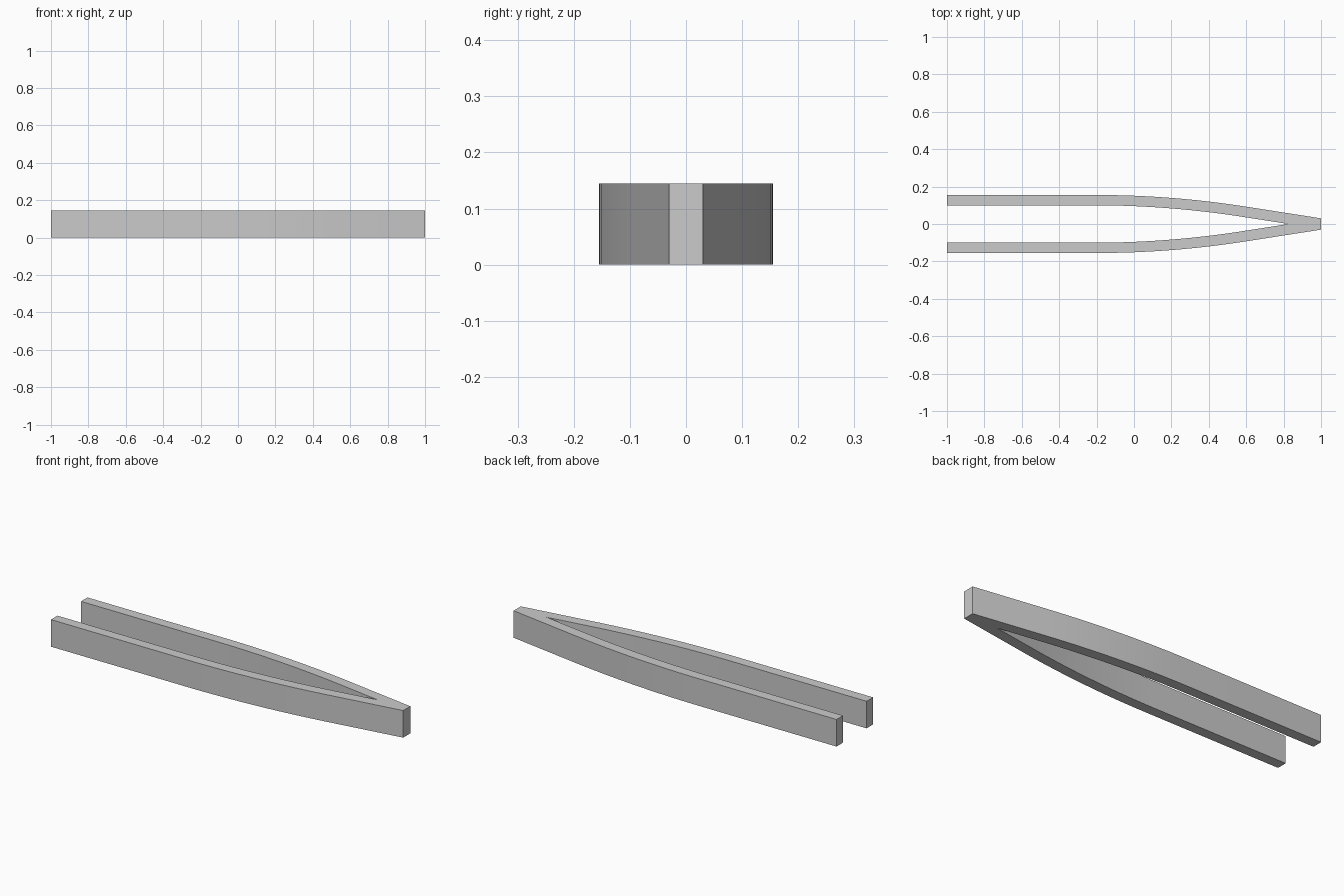
import bpy, bmesh, math

if "Cube" in bpy.data.objects:
    bpy.data.objects.remove(bpy.data.objects["Cube"], do_unlink=True)

HEIGHT = 0.145
HALF_WIDTH = 0.155      # outer half width at the open end
WALL = 0.055            # arm thickness
BEND_START, BEND_END = -0.2, 0.6
SLOPE = 0.156           # inward slope of the straight tip section
SEGMENTS = 16


def outer_y(x):
    """Straight arm, then a gentle bend, then a straight taper."""
    t = min(max(x, BEND_START), BEND_END) - BEND_START
    drop = SLOPE * t * t / (2 * (BEND_END - BEND_START))
    return HALF_WIDTH - drop - SLOPE * max(0, x - BEND_END)


def inner_y(x):
    t = min(max(x, BEND_START), BEND_END) - BEND_START
    slope = SLOPE * t / (BEND_END - BEND_START)
    return outer_y(x) - WALL * (1 + slope * 0.27)


# Grey material
grey = bpy.data.materials.new("light grey")
grey.use_nodes = True
colour = (0.6, 0.6, 0.6, 1)
grey.diffuse_color = colour
grey.node_tree.nodes["Principled BSDF"].inputs["Base Color"].default_value = colour

# Stations along the arm; the inner edges meet at the crotch
span = BEND_END - BEND_START
xs = [-1] + [BEND_START + span * i / SEGMENTS for i in range(SEGMENTS + 1)]
crotch_x = BEND_END + inner_y(BEND_END) / SLOPE
outer = [(x, outer_y(x)) for x in xs + [crotch_x, 1]]
inner = [(x, inner_y(x)) for x in xs] + [(crotch_x, 0), (1, 0)]

# Half of the fork: a strip of quads, raised to full height
bm = bmesh.new()
out_v = [bm.verts.new((x, y, 0)) for x, y in outer]
in_v = [bm.verts.new((x, y, 0)) for x, y in inner]
for i in range(len(out_v) - 1):
    bm.faces.new((out_v[i], out_v[i + 1], in_v[i + 1], in_v[i]))
base = bm.faces[:]
raised = bmesh.ops.extrude_face_region(bm, geom=base, use_keep_orig=True)
top = [v for v in raised["geom"] if isinstance(v, bmesh.types.BMVert)]
bmesh.ops.translate(bm, verts=top, vec=(0, 0, HEIGHT))

# Mirror to the other arm, joined along the centre line
seam = [f for f in bm.faces if all(abs(v.co.y) < 1e-5 for v in f.verts)]
bmesh.ops.delete(bm, geom=seam, context="FACES_ONLY")
bmesh.ops.mirror(bm, geom=bm.verts[:] + bm.edges[:] + bm.faces[:],
                 axis="Y", merge_dist=0.0001)
bmesh.ops.remove_doubles(bm, verts=bm.verts[:], dist=0.0001)
bmesh.ops.recalc_face_normals(bm, faces=bm.faces[:])

mesh = bpy.data.meshes.new("forked_rail")
bm.to_mesh(mesh)
bm.free()
mesh.materials.append(grey)
rail = bpy.data.objects.new("forked_rail", mesh)
bpy.context.collection.objects.link(rail)
bpy.context.view_layer.objects.active = rail
rail.select_set(True)
bpy.ops.object.shade_smooth_by_angle(angle=math.radians(5))
